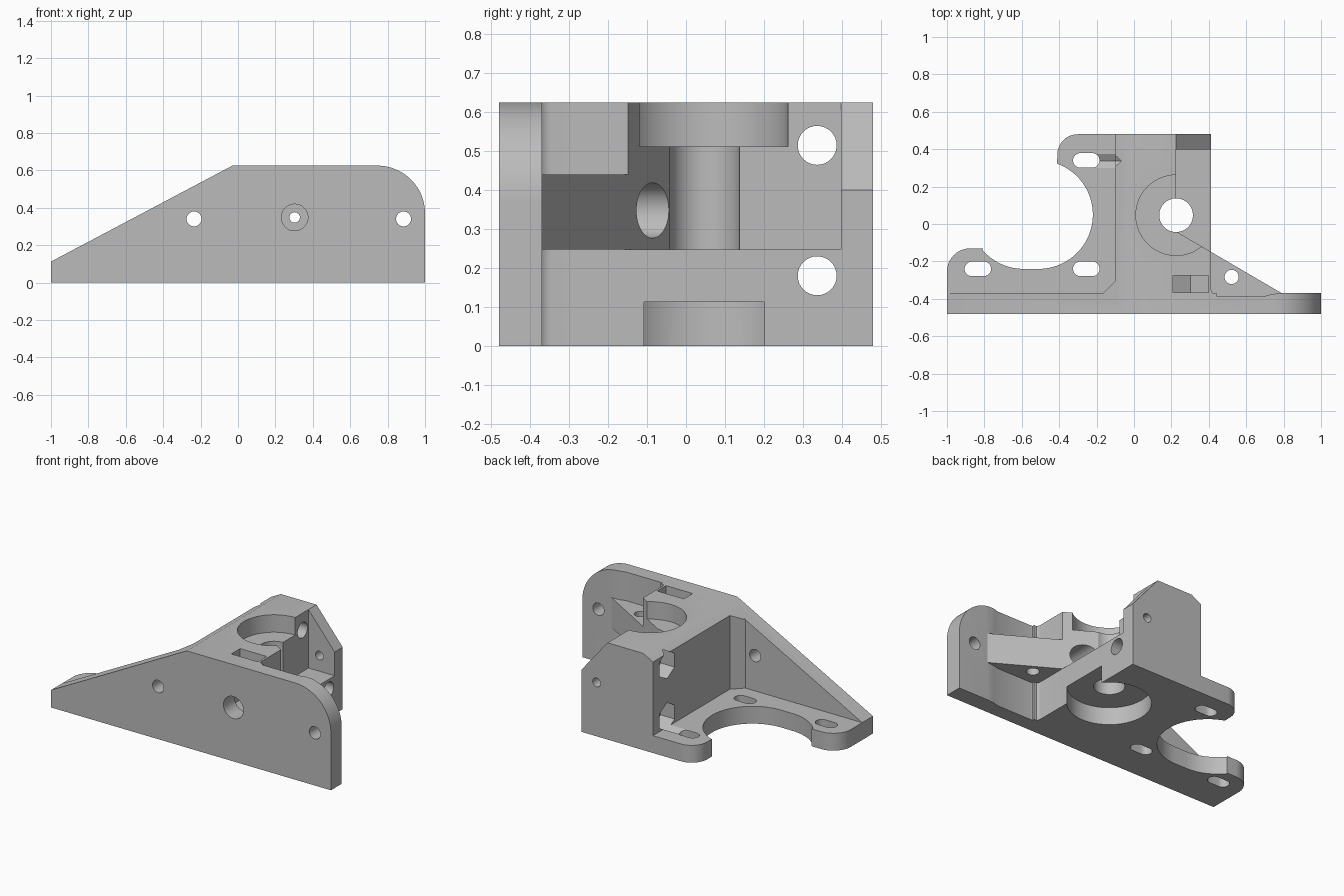
import bpy
import bmesh
from math import sin, cos, pi
from mathutils import Vector

cube = bpy.data.objects.get("Cube")
if cube:
    bpy.data.objects.remove(cube, do_unlink=True)

grey = bpy.data.materials.new("plain grey")
grey.use_nodes = True
tone = (0.5, 0.5, 0.5, 1)
grey.diffuse_color = tone
grey.node_tree.nodes["Principled BSDF"].inputs["Base Color"].default_value = tone

# Axis letter -> how profile coordinates (u, v) and depth w map to space
PLACE = {"x": lambda u, v, w: Vector((w, u, v)),
         "y": lambda u, v, w: Vector((u, w, v)),
         "z": lambda u, v, w: Vector((u, v, w))}


def prism(name, points, axis, lo, hi):
    """Extrude a closed profile along an axis."""
    bm = bmesh.new()
    put = PLACE[axis]
    face = bm.faces.new([bm.verts.new(put(u, v, lo)) for u, v in points])
    ext = bmesh.ops.extrude_face_region(bm, geom=[face])
    moved = [g for g in ext["geom"] if isinstance(g, bmesh.types.BMVert)]
    bmesh.ops.translate(bm, verts=moved, vec=put(0, 0, hi - lo))
    bmesh.ops.recalc_face_normals(bm, faces=bm.faces)
    mesh = bpy.data.meshes.new(name)
    bm.to_mesh(mesh)
    bm.free()
    mesh.materials.append(grey)
    obj = bpy.data.objects.new(name, mesh)
    bpy.context.collection.objects.link(obj)
    return obj


def arc(cu, cv, r, start, end, n=16):
    """Points on an arc, angles in degrees."""
    angles = [(start + (end - start) * i / n) * pi / 180 for i in range(n + 1)]
    return [(cu + r * cos(a), cv + r * sin(a)) for a in angles]


def circle(cu, cv, r, n=48, turn=0):
    return arc(cu, cv, r, turn, 360 + turn, n)[:-1]


def slot(cu, cv, half, r):
    return arc(cu + half, cv, r, -90, 90) + arc(cu - half, cv, r, 90, 270)


def combine(target, tool, operation):
    mod = target.modifiers.new("combine", "BOOLEAN")
    mod.operation = operation
    mod.solver = "EXACT"
    mod.object = tool
    bpy.context.view_layer.objects.active = target
    bpy.ops.object.modifier_apply(modifier=mod.name)
    bpy.data.objects.remove(tool, do_unlink=True)


def cut(target, points, axis, lo, hi):
    combine(target, prism("cutter", points, axis, lo, hi), "DIFFERENCE")


def add(target, points, axis, lo, hi):
    combine(target, prism("addition", points, axis, lo, hi), "UNION")


TOP, BASE, FRONT, INNER, BACK = 0.625, 0.112, -0.48, -0.37, 0.48
SIDE, ROD_X, ROD_Y, LEDGE = 0.412, 0.225, 0.047, 0.247

# Front plate with sloped end and rounded corner
bracket = prism("motor_bracket",
                [(-1, 0), (1, 0)] + arc(0.745, 0.37, 0.255, 0, 90, 24)
                + [(-0.03, TOP), (-1, BASE)], "y", FRONT, INNER)

# Shallow relief on the rear of the plate
cut(bracket, [(0.44, -0.385), (0.7, -0.385), (0.735, -0.375), (0.79, INNER),
              (0.79, -0.35), (0.44, -0.35)], "z", -0.1, 0.8)

# Tall block, its left top edge following the plate slope
add(bracket, [(-0.1, 0), (SIDE, 0), (SIDE, TOP), (-0.03, TOP), (-0.1, 0.588)],
    "y", -0.42, BACK)

# Motor base with open round cutout
add(bracket, [(-1, -0.42)] + arc(-0.875, -0.255, 0.125, 180, 90)
    + [(-0.805, -0.13)] + arc(-0.59, 0.05, 0.29, 220, 270)
    + arc(-0.51, 0.05, 0.29, -90, 70, 40)
    + arc(-0.3, 0.37, 0.11, 180, 90) + [(0, BACK), (0, -0.42)],
    "z", 0, BASE)

# Corner chamfer between block and plate
rib = prism("corner_rib", [(-0.165, -0.4), (-0.165, INNER), (-0.1, -0.305),
                           (-0.05, -0.305), (-0.05, -0.4)], "z", 0.05, TOP)
cut(rib, [(-0.3, 0.4817), (-0.03, TOP), (-0.03, 0.8), (-0.3, 0.8)], "y", -0.6, 0)
combine(bracket, rib, "UNION")

# Fillet where block meets plate on the right
add(bracket, [(0.39, -0.4), (0.39, -0.345)]
    + arc(0.452, -0.345, 0.04, 180, 270, 8) + [(0.452, -0.4)], "z", 0, TOP)

# Open recess in the block with a diagonal wall
cut(bracket, [(ROD_X, -0.04), (0.6, -0.2594), (0.6, 0.398), (ROD_X, 0.398)],
    "z", LEDGE, 0.8)

# Diagonal gusset
add(bracket, [(0.38, -0.4), (0.79, -0.4), (0.79, INNER), (SIDE, -0.149),
              (0.38, -0.149)], "z", LEDGE, 0.44)

# Bevel on the rear wall
cut(bracket, [(SIDE + 0.01, 0.388), (ROD_X, TOP), (ROD_X, 0.7), (0.5, 0.7), (0.5, 0.388)],
    "y", 0.39, 0.6)

# Rod bore with upper and lower pockets
for radius, low, high in ((0.09, 0.05, 0.6), (0.215, 0.512, 0.8), (0.243, -0.1, BASE)):
    cut(bracket, circle(ROD_X, ROD_Y, radius, 64), "z", low, high)

# Motor mounting slots
for x, y in ((-0.255, 0.34), (-0.255, -0.24), (-0.835, -0.24)):
    cut(bracket, slot(x, y, 0.032, 0.039), "z", -0.1, 0.2)

# Plate mounting holes
for x in (-0.235, 0.885):
    cut(bracket, circle(x, 0.34, 0.04, 32), "y", -0.6, -0.3)

# Adjusting screw bore, rear pilot hole and nut slot with pointed bottom
cut(bracket, circle(0.303, 0.348, 0.071), "y", -0.6, 0.1)
cut(bracket, circle(0.303, 0.348, 0.028, 24), "y", 0.3, 0.6)
cut(bracket, [(0.208, 0.8), (0.208, 0.293), (0.303, 0.238), (0.398, 0.293),
              (0.398, 0.8)], "y", -0.365, -0.275)

# Side screw holes with hexagonal nut pockets
for z in (0.18, 0.515):
    cut(bracket, circle(0.337, z, 0.05, 32), "x", -0.3, 0.6)
    cut(bracket, circle(0.337, z, 0.09, 6, 30), "x", -0.3, 0.0)

# Small vertical hole in the gusset
cut(bracket, circle(0.522, -0.283, 0.038, 32), "z", 0.2, 0.5)

bpy.context.view_layer.objects.active = bracket
bracket.select_set(True)
bpy.ops.object.shade_smooth_by_angle(angle=pi / 6)
